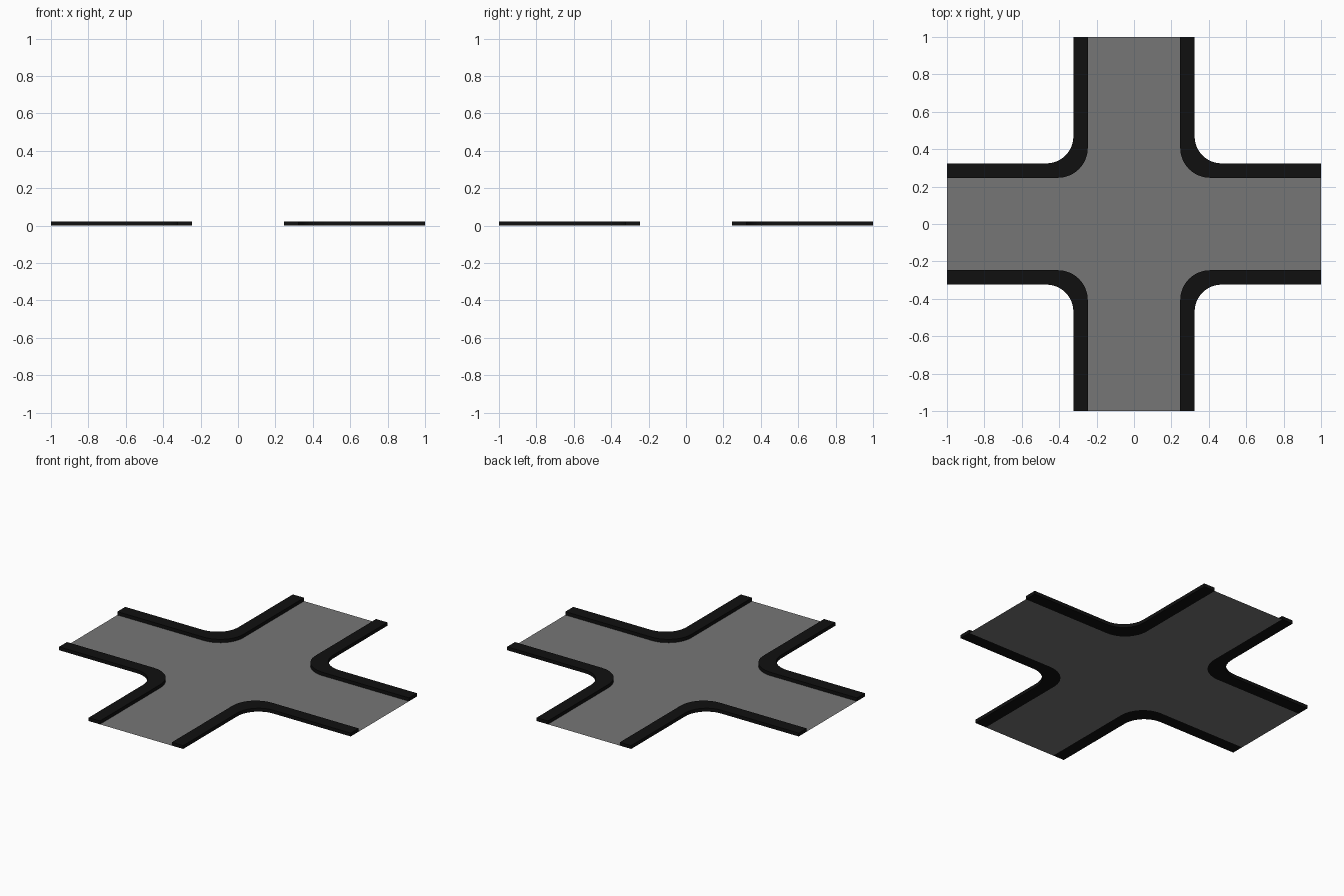
import bpy, bmesh
from math import sin, cos, pi

if "Cube" in bpy.data.objects:
    bpy.data.objects.remove(bpy.data.objects["Cube"])

IN, OUT, END = 0.247, 0.324, 1.0   # kerb inner edge, outer edge, road end
R_IN, R_OUT = 0.16, 0.145          # corner radii
HEIGHT, SEG = 0.021, 12


def corner(edge, radius):
    """Rounded corner path in the +x +y quadrant, from the x arm to the y arm."""
    c = edge + radius
    arc = [(c - radius * sin(a), c - radius * cos(a))
           for a in (i * pi / 2 / SEG for i in range(SEG + 1))]
    return [(END, edge)] + arc + [(edge, END)]


def turn(points, k):
    for _ in range(k):
        points = [(-y, x) for x, y in points]
    return points


def material(name, v):
    m = bpy.data.materials.new(name)
    m.diffuse_color = (v, v, v, 1)
    m.use_nodes = True
    m.node_tree.nodes["Principled BSDF"].inputs["Base Color"].default_value = m.diffuse_color
    return m


def finish(bm, name, mat):
    mesh = bpy.data.meshes.new(name)
    bm.to_mesh(mesh)
    bm.free()
    mesh.materials.append(mat)
    ob = bpy.data.objects.new(name, mesh)
    bpy.context.collection.objects.link(ob)
    return ob


asphalt = material("asphalt", 0.18)
black = material("kerb_black", 0.005)

# road: flat cross with rounded inner corners
bm = bmesh.new()
outline = [p for k in range(4) for p in turn(corner(IN, R_IN), k)]
face = bm.faces.new([bm.verts.new((x, y, 0)) for x, y in outline])
bmesh.ops.triangulate(bm, faces=[face])
finish(bm, "road", asphalt)

# kerbs: one raised, rounded strip in each quadrant
for k, where in enumerate(("back_right", "back_left", "front_left", "front_right")):
    bm = bmesh.new()
    inner, outer = turn(corner(IN, R_IN), k), turn(corner(OUT, R_OUT), k)
    rings = [[bm.verts.new((x, y, z)) for x, y, z in
              ((*i, 0), (*o, 0), (*o, HEIGHT), (*i, HEIGHT))]
             for i, o in zip(inner, outer)]
    for a, b in zip(rings, rings[1:]):
        for j in range(4):
            n = (j + 1) % 4
            bm.faces.new((a[j], a[n], b[n], b[j]))
    bm.faces.new(rings[0])
    bm.faces.new(rings[-1])
    bmesh.ops.recalc_face_normals(bm, faces=bm.faces)
    kerb = finish(bm, "kerb_" + where, black)
    bpy.ops.object.select_all(action='DESELECT')
    kerb.select_set(True)
    bpy.context.view_layer.objects.active = kerb
    bpy.ops.object.shade_smooth_by_angle()
